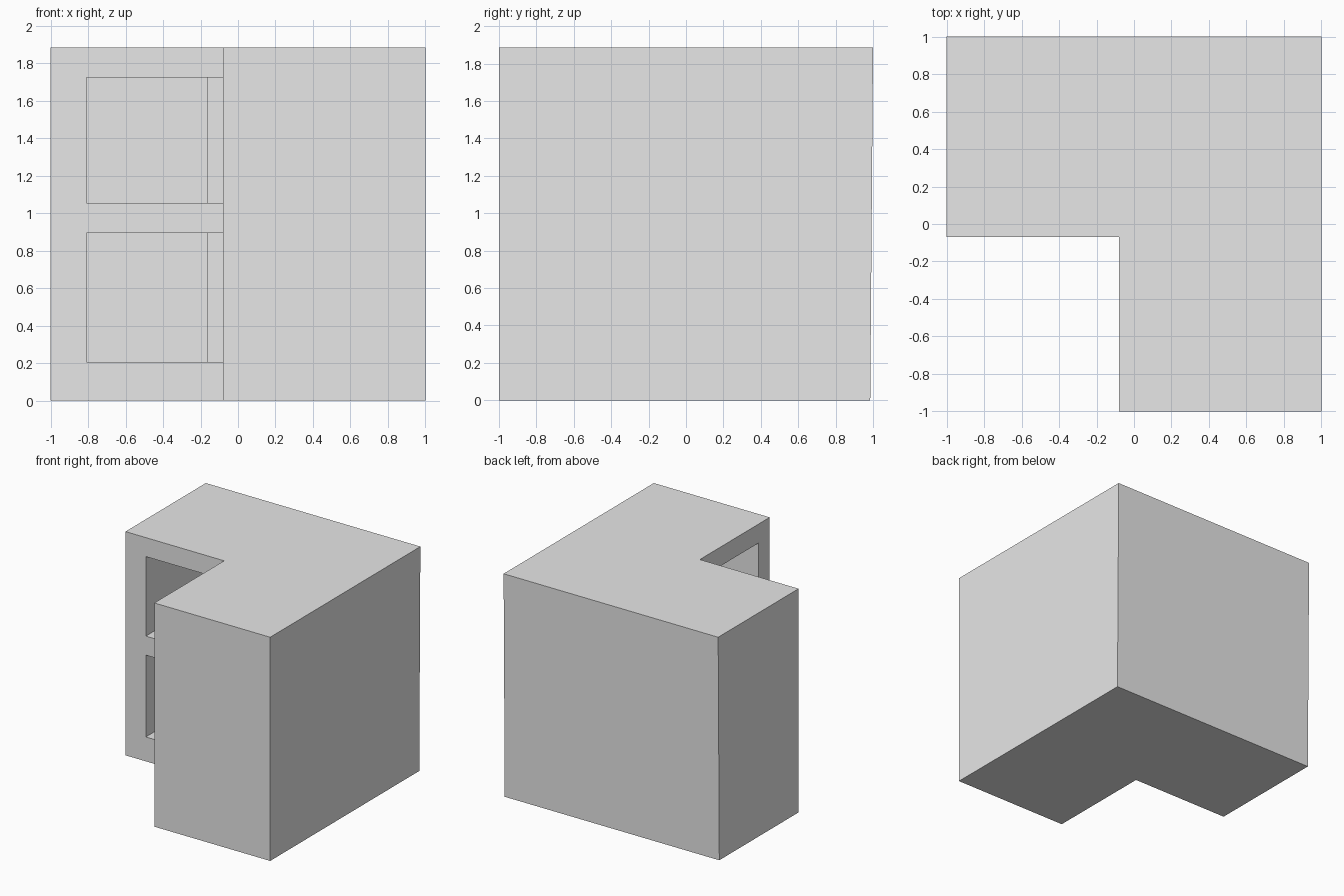
import bpy, bmesh

cube = bpy.data.objects.get("Cube")
if cube:
    bpy.data.objects.remove(cube, do_unlink=True)

grey = bpy.data.materials.new("plain_grey")
grey.use_nodes = True
grey.diffuse_color = (0.8, 0.8, 0.8, 1)
grey.node_tree.nodes["Principled BSDF"].inputs["Base Color"].default_value = (0.8, 0.8, 0.8, 1)


def prism(name, outline, bottom, top):
    """Extrude a plan outline upward into a closed solid."""
    bm = bmesh.new()
    face = bm.faces.new([bm.verts.new((x, y, bottom)) for x, y in outline])
    up = bmesh.ops.extrude_face_region(bm, geom=[face])["geom"]
    for v in up:
        if isinstance(v, bmesh.types.BMVert):
            v.co.z = top
    bmesh.ops.recalc_face_normals(bm, faces=bm.faces)
    mesh = bpy.data.meshes.new(name)
    bm.to_mesh(mesh)
    bm.free()
    mesh.materials.append(grey)
    obj = bpy.data.objects.new(name, mesh)
    bpy.context.collection.objects.link(obj)
    return obj


# L-shaped cabinet body
body = prism("corner_cabinet",
             [(-1, -0.07), (-0.08, -0.07), (-0.08, -1), (1, -1), (1, 1), (-1, 1)], 0, 1.885)
for v in body.data.vertices:
    if v.co.y > 0.9 and v.co.z < 0.1:      # back leans in slightly at the floor
        v.co.y = 0.985

# two open shelves that wrap round the inner corner
shelf_plan = [(-0.81, -0.4), (-0.4, -0.4), (-0.4, -0.85), (0.82, -0.85),
              (0.82, 0.82), (-0.165, 0.82), (-0.165, 0.84), (-0.81, 0.84)]
cutters = []
for label, low, high in (("lower", 0.205, 0.895), ("upper", 1.055, 1.725)):
    cutter = prism(label + "_shelf_cutter", shelf_plan, low, high)
    cutter.hide_render = True
    cutters.append(cutter)
    cut = body.modifiers.new(label + "_shelf", "BOOLEAN")
    cut.operation = "DIFFERENCE"
    cut.solver = "EXACT"
    cut.object = cutter

# bake the cuts and drop the cutters
bpy.context.view_layer.update()
graph = bpy.context.evaluated_depsgraph_get()
finished = bpy.data.meshes.new_from_object(body.evaluated_get(graph))
body.modifiers.clear()
body.data = finished
for cutter in cutters:
    bpy.data.objects.remove(cutter, do_unlink=True)
